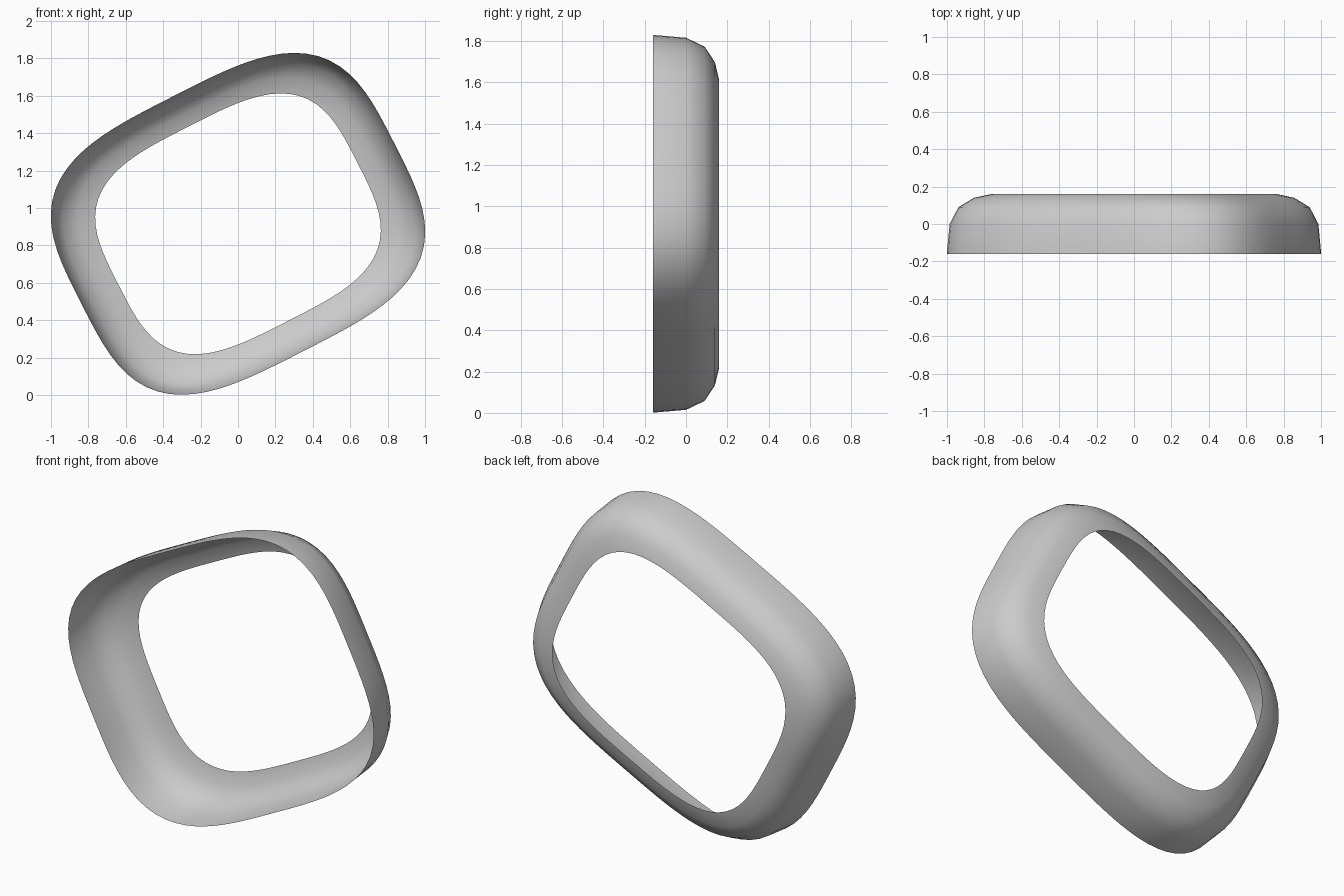
import bpy, bmesh
from math import sin, cos, pi, radians

if "Cube" in bpy.data.objects:
    bpy.data.objects.remove(bpy.data.objects["Cube"])

# Rounded-rectangle outline (superellipse), tilted in the front plane
A, B, N, TILT, CZ, SEG = 0.94, 0.765, 3.4, radians(27), 0.915, 96
# Cross-section of the open shell: (depth y, outline scale)
PROFILE = [(-0.16, 1.0), (0.0, 0.985), (0.09, 0.938), (0.14, 0.855), (0.16, 0.763)]


def outline(t):
    r = (abs(cos(t) / A) ** N + abs(sin(t) / B) ** N) ** (-1 / N)
    return r * cos(t + TILT), r * sin(t + TILT)


bm = bmesh.new()
rings = []
for y, s in PROFILE:
    ring = []
    for i in range(SEG):
        x, z = outline(2 * pi * i / SEG)
        ring.append(bm.verts.new((x * s, y, CZ + z * s)))
    rings.append(ring)

# Skin the rings into an open band
for lo, hi in zip(rings, rings[1:]):
    for i in range(SEG):
        j = (i + 1) % SEG
        bm.faces.new((lo[i], hi[i], hi[j], lo[j])).smooth = True

# Outward normals
for f in bm.faces:
    c = f.calc_center_median()
    f.normal_update()
    if f.normal.x * c.x + f.normal.z * (c.z - CZ) < 0:
        f.normal_flip()

mesh = bpy.data.meshes.new("bezel_ring")
bm.to_mesh(mesh)
bm.free()
bpy.context.collection.objects.link(bpy.data.objects.new("bezel_ring", mesh))
